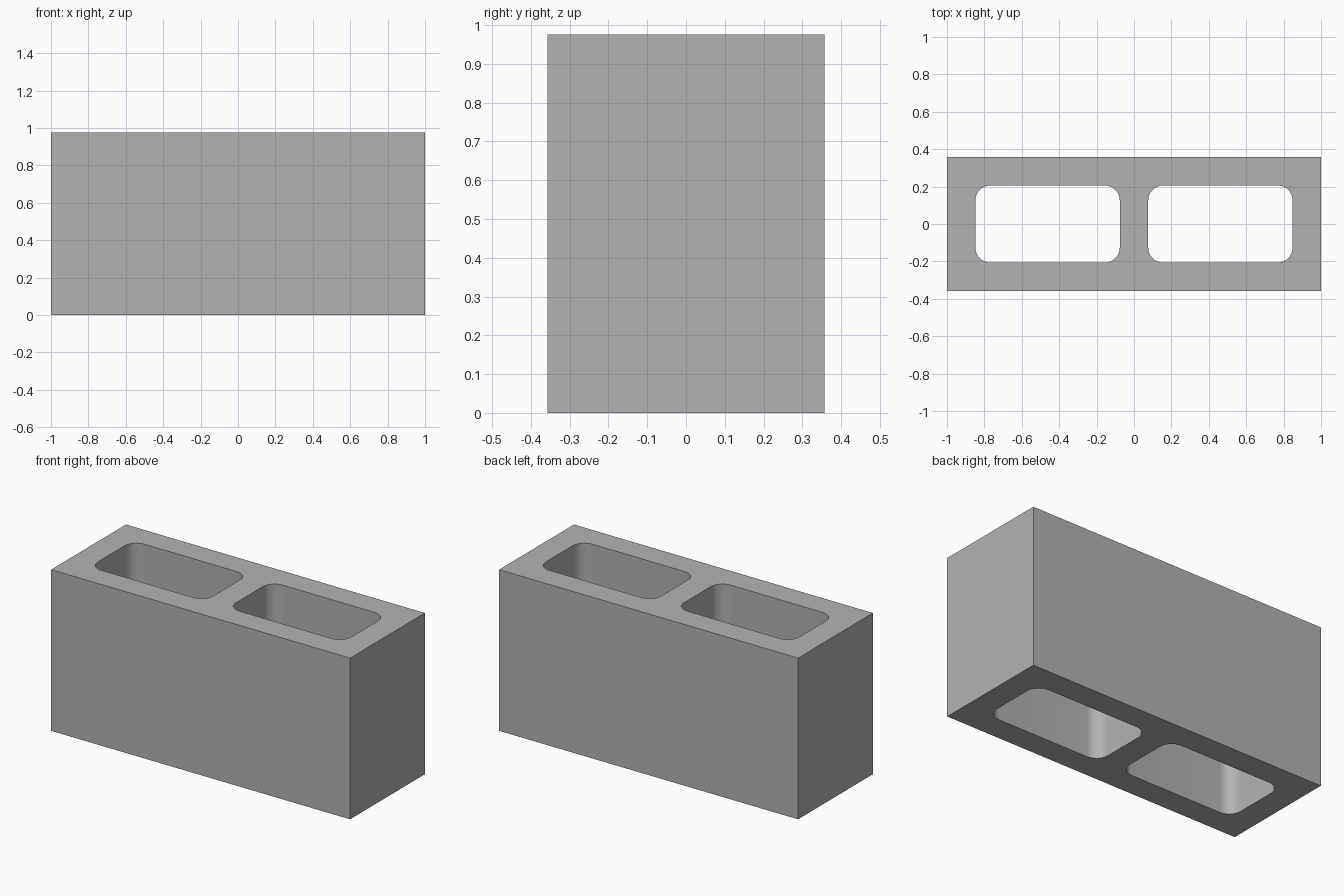
import bpy
import bmesh
import math

WIDTH, DEPTH, HEIGHT = 2.0, 0.714, 0.975
WALL = 0.152
CORE_W, CORE_D, CORE_R = 0.772, 0.412, 0.08

if "Cube" in bpy.data.objects:
    bpy.data.objects.remove(bpy.data.objects["Cube"], do_unlink=True)

# Concrete material
concrete = bpy.data.materials.new("concrete grey")
concrete.use_nodes = True
grey = (0.45, 0.45, 0.45, 1.0)
concrete.diffuse_color = grey
bsdf = next(n for n in concrete.node_tree.nodes if n.type == "BSDF_PRINCIPLED")
bsdf.inputs["Base Color"].default_value = grey
bsdf.inputs["Roughness"].default_value = 0.9


def box(name, size, center, corner_radius=0.0):
    """Box object, optionally with rounded vertical edges."""
    bm = bmesh.new()
    bmesh.ops.create_cube(bm, size=1.0)
    bmesh.ops.scale(bm, vec=size, verts=bm.verts)
    bmesh.ops.translate(bm, vec=center, verts=bm.verts)
    if corner_radius:
        upright = [e for e in bm.edges
                   if abs(e.verts[0].co.z - e.verts[1].co.z) > 0.1]
        bmesh.ops.bevel(bm, geom=upright, offset=corner_radius, segments=10,
                        profile=0.5, affect="EDGES")
    mesh = bpy.data.meshes.new(name)
    bm.to_mesh(mesh)
    bm.free()
    mesh.materials.append(concrete)
    obj = bpy.data.objects.new(name, mesh)
    bpy.context.collection.objects.link(obj)
    return obj


# Solid block
block = box("hollow_block", (WIDTH, DEPTH, HEIGHT), (0, 0, HEIGHT / 2))
bpy.ops.object.select_all(action="DESELECT")
bpy.context.view_layer.objects.active = block
block.select_set(True)

# Two rounded cores cut right through
core_x = WIDTH / 2 - WALL - CORE_W / 2
for side, sign in (("left", 1), ("right", -1)):
    cutter = box(side + "_core_cutter", (CORE_W, CORE_D, HEIGHT + 0.4),
                 (sign * core_x, 0, HEIGHT / 2), CORE_R)
    cutter.hide_render = True
    cut = block.modifiers.new(side + "_core", "BOOLEAN")
    cut.operation = "DIFFERENCE"
    cut.solver = "EXACT"
    cut.object = cutter
    bpy.ops.object.modifier_apply(modifier=cut.name)
    bpy.data.objects.remove(cutter, do_unlink=True)

# Smooth core corners, crisp block edges
bpy.ops.object.shade_smooth_by_angle(angle=math.radians(30))
